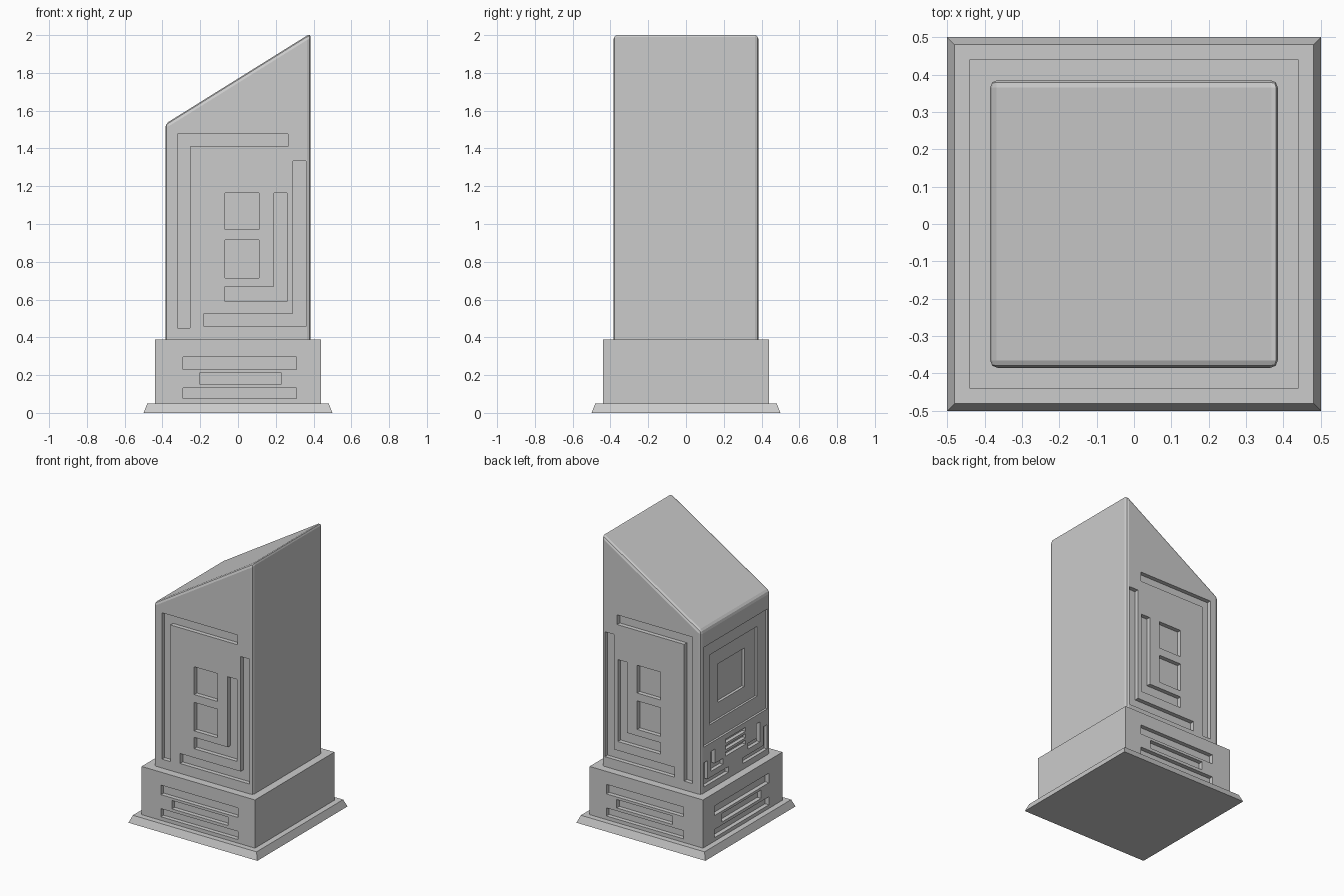
import bpy, bmesh

if "Cube" in bpy.data.objects:
    bpy.data.objects.remove(bpy.data.objects["Cube"])

DEPTH = 0.03
PLACE = {
    "front": lambda u, v, d: (u, -d, v),
    "back": lambda u, v, d: (u, d, v),
    "left": lambda u, v, d: (-d, u, v),
}


def finish(bm, name):
    bmesh.ops.recalc_face_normals(bm, faces=bm.faces)
    me = bpy.data.meshes.new(name)
    bm.to_mesh(me)
    bm.free()
    ob = bpy.data.objects.new(name, me)
    bpy.context.collection.objects.link(ob)
    return ob


def prism(bm, ring_a, ring_b):
    a = [bm.verts.new(p) for p in ring_a]
    b = [bm.verts.new(p) for p in ring_b]
    bm.faces.new(a)
    bm.faces.new(b)
    n = len(a)
    for i in range(n):
        bm.faces.new((a[i], a[(i + 1) % n], b[(i + 1) % n], b[i]))


def square(r, z):
    return [(-r, -r, z), (r, -r, z), (r, r, z), (-r, r, z)]


def rect(u0, u1, v0, v1):
    return [(u0, v0), (u1, v0), (u1, v1), (u0, v1)]


def ell(u_out, u_end, v_out, v_end, t, s):
    # L-shaped outline: corner at (u_out, v_out), arms of width t and s
    du = t if u_end > u_out else -t
    dv = s if v_end > v_out else -s
    return [(u_out, v_out), (u_end, v_out), (u_end, v_out + dv),
            (u_out + du, v_out + dv), (u_out + du, v_end), (u_out, v_end)]


def carve(ob, side, shapes, surface, depth=DEPTH):
    bm = bmesh.new()
    f = PLACE[side]
    for s in shapes:
        prism(bm, [f(u, v, surface + 0.05) for u, v in s],
              [f(u, v, surface - depth) for u, v in s])
    cutter = finish(bm, "groove_cutter")
    cutter.hide_render = True
    m = ob.modifiers.new("grooves", "BOOLEAN")
    m.operation = "DIFFERENCE"
    m.solver = "EXACT"
    m.object = cutter
    bpy.context.view_layer.update()
    dg = bpy.context.evaluated_depsgraph_get()
    me = bpy.data.meshes.new_from_object(ob.evaluated_get(dg))
    ob.modifiers.clear()
    ob.data = me
    bpy.data.objects.remove(cutter)


# foot slab with sloping sides
bm = bmesh.new()
prism(bm, square(0.5, 0), square(0.48, 0.05))
finish(bm, "foot_slab")

# plinth with three slots on front, back and left
bm = bmesh.new()
prism(bm, square(0.44, 0.05), square(0.44, 0.388))
plinth = finish(bm, "plinth")
slots = [rect(-0.29, 0.31, 0.23, 0.297), rect(-0.205, 0.23, 0.153, 0.212),
         rect(-0.29, 0.31, 0.075, 0.132)]
for side in PLACE:
    carve(plinth, side, slots, 0.44)

# pillar with slanted top and softened edges
B = 0.385
profile = [(-B, 0.388), (B, 0.388), (B, 2.01), (-B, 1.53)]
bm = bmesh.new()
prism(bm, [(x, -B, z) for x, z in profile], [(x, B, z) for x, z in profile])
edges = [e for e in bm.edges if max(v.co.z for v in e.verts) > 0.5]
bmesh.ops.bevel(bm, geom=edges, offset=0.02, segments=2, profile=0.5,
                affect="EDGES", clamp_overlap=True)
pillar = finish(bm, "pillar")

# channel pattern on front and back
pattern = [
    ell(-0.32, 0.265, 1.477, 0.45, 0.065, 0.068),
    ell(0.36, -0.18, 0.457, 1.333, 0.07, 0.07),
    ell(0.26, -0.07, 0.59, 1.165, 0.07, 0.08),
    rect(-0.07, 0.11, 0.97, 1.165),
    rect(-0.07, 0.11, 0.715, 0.915),
]
for side in ("front", "back"):
    carve(pillar, side, pattern, B)

# stepped square panel on the left side
carve(pillar, "left", [rect(-0.355, 0.355, 0.71, 1.41)], B, 0.015)
carve(pillar, "left", [rect(-0.26, 0.27, 0.83, 1.32)], B, 0.03)
carve(pillar, "left", [rect(-0.14, 0.15, 0.94, 1.21)], B, 0.05)

# mirrored bracket channels and short bars below the panel
lower = [rect(-0.11, 0.11, z, z + 0.028) for z in (0.555, 0.6, 0.645)]
for s in (-1, 1):
    lower.append(ell(s * 0.35, s * 0.08, 0.43, 0.6, 0.04, 0.04))
    lower.append(ell(s * 0.27, s * 0.14, 0.51, 0.65, 0.04, 0.04))
carve(pillar, "left", lower, B, 0.025)
